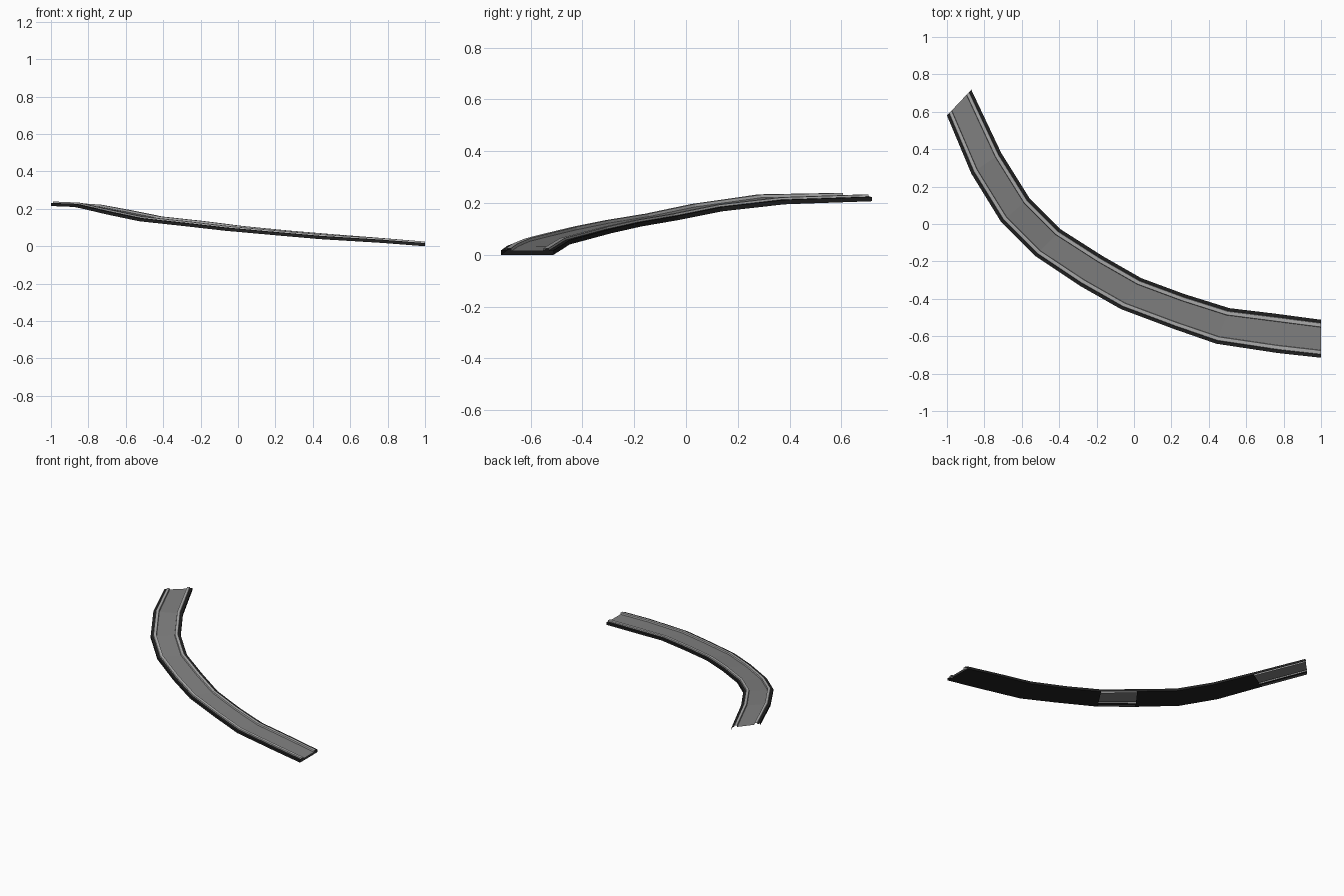
import bpy
from mathutils import Vector

if "Cube" in bpy.data.objects:
    bpy.data.objects.remove(bpy.data.objects["Cube"])

# Cross-section stations: (outer x, y, z, inner x, y, z) at the underside
STATIONS = [
    (-1.00, 0.58, 0.215, -0.87, 0.718, 0.207),
    (-0.87, 0.27, 0.210, -0.71, 0.38, 0.195),
    (-0.71, 0.01, 0.172, -0.56, 0.14, 0.168),
    (-0.53, -0.17, 0.134, -0.39, -0.03, 0.134),
    (-0.29, -0.33, 0.108, -0.17, -0.17, 0.110),
    (-0.07, -0.455, 0.083, 0.04, -0.29, 0.083),
    (0.21, -0.56, 0.058, 0.27, -0.375, 0.060),
    (0.44, -0.64, 0.038, 0.51, -0.45, 0.040),
    (0.77, -0.69, 0.018, 0.76, -0.48, 0.020),
    (1.00, -0.715, 0.000, 1.00, -0.512, 0.000),
]


def material(name, value):
    m = bpy.data.materials.new(name)
    m.diffuse_color = (value, value, value, 1)
    m.use_nodes = True
    m.node_tree.nodes["Principled BSDF"].inputs["Base Color"].default_value = m.diffuse_color
    return m


def sweep(name, profile, mat, skip=()):
    """Sweep an open (fraction across, height) profile along the stations."""
    verts, faces, n = [], [], len(profile)
    for s in STATIONS:
        a, b = Vector(s[:3]), Vector(s[3:])
        verts += [a.lerp(b, t) + Vector((0, 0, h)) for t, h in profile]
    for i in range(len(STATIONS) - 1):
        if i in skip:
            continue
        for j in range(n - 1):
            k = i * n + j
            faces.append((k, k + n, k + n + 1, k + 1))
    mesh = bpy.data.meshes.new(name)
    mesh.from_pydata(verts, [], faces)
    mesh.materials.append(mat)
    obj = bpy.data.objects.new(name, mesh)
    bpy.context.collection.objects.link(obj)
    return obj


def mirrored(profile):
    return [(1 - t, h) for t, h in reversed(profile)]


asphalt = material("asphalt", 0.22)
concrete = material("concrete", 0.42)
black = material("dark_base", 0.015)

# Road deck, sunk between the curbs
sweep("road_surface", [(0.2, 0.014), (0.8, 0.014)], asphalt)

# Raised curbs and dark side skirts, one per edge
curb = [(0.085, 0.017), (0.095, 0.025), (0.19, 0.025), (0.2, 0.014)]
skirt = [(0, 0), (0, 0.017), (0.085, 0.017)]
for side, flip in (("outer", list), ("inner", mirrored)):
    sweep(side + "_curb", flip(curb), concrete)
    sweep(side + "_skirt", flip(skirt), black)

# Underside panels, open at two bays
sweep("underside", [(1, 0), (0, 0)], black, skip=(0, 4))
